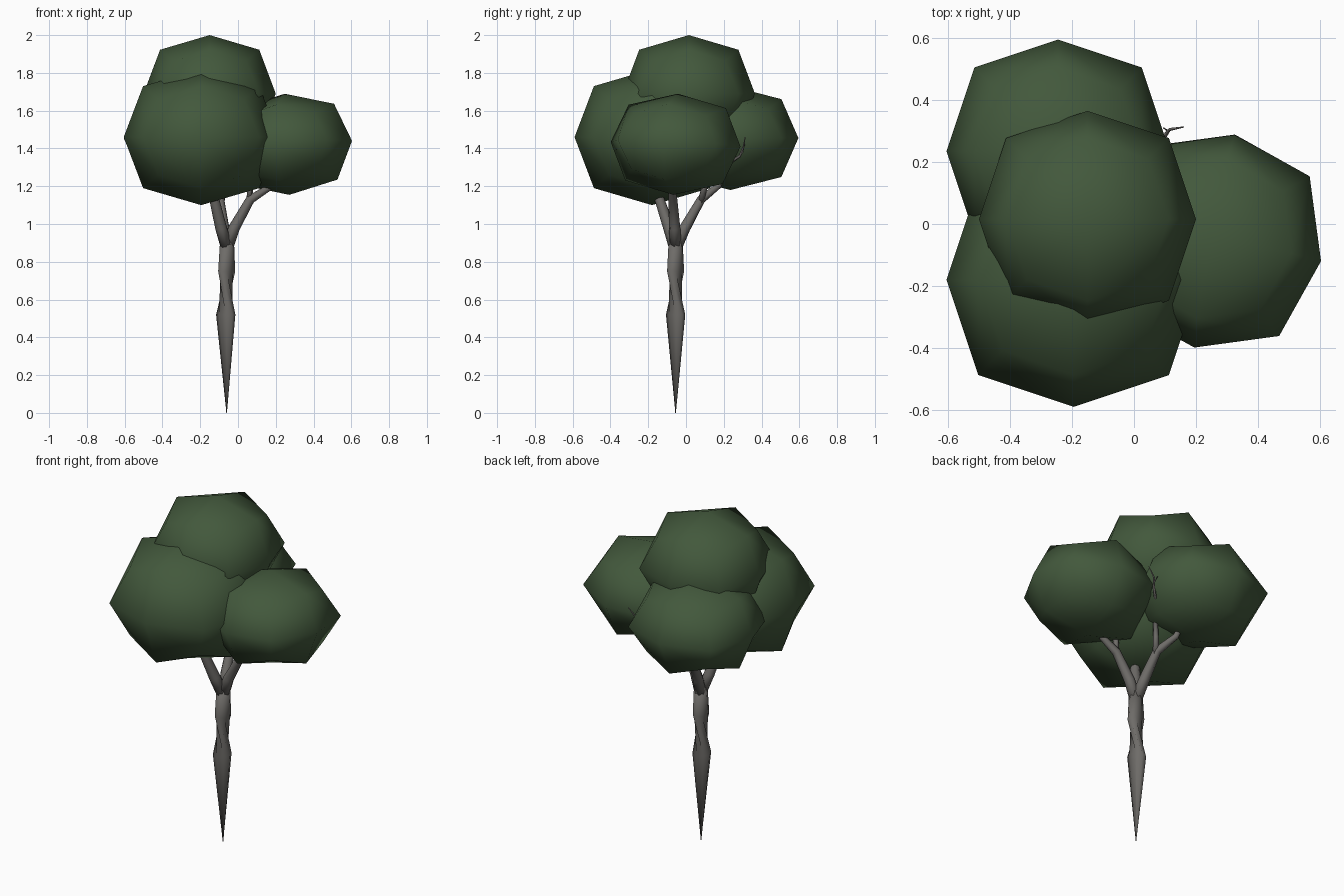
import bpy
import bmesh
from math import radians, cos, sin, pi
from mathutils import Vector

cube = bpy.data.objects.get("Cube")
if cube:
    bpy.data.objects.remove(cube, do_unlink=True)


def make_material(name, rgb):
    mat = bpy.data.materials.new(name)
    mat.use_nodes = True
    mat.diffuse_color = (*rgb, 1)
    shader = mat.node_tree.nodes["Principled BSDF"]
    shader.inputs["Base Color"].default_value = (*rgb, 1)
    shader.inputs["Roughness"].default_value = 0.9
    return mat


leaf_green = make_material("leaf green", (0.055, 0.098, 0.045))
bark_grey = make_material("bark grey", (0.155, 0.148, 0.138))


def add_object(name, bm, mat):
    mesh = bpy.data.meshes.new(name)
    bmesh.ops.recalc_face_normals(bm, faces=bm.faces)
    for face in bm.faces:
        face.smooth = True
    bm.to_mesh(mesh)
    bm.free()
    mesh.materials.append(mat)
    obj = bpy.data.objects.new(name, mesh)
    bpy.context.collection.objects.link(obj)
    return obj


def foliage(name, centre, half_size, turn=(0, 0, 0)):
    """Rounded box: a cube subdivided once."""
    bm = bmesh.new()
    bmesh.ops.create_cube(bm, size=2)
    obj = add_object(name, bm, leaf_green)
    obj.location = centre
    obj.scale = half_size
    obj.rotation_euler = [radians(a) for a in turn]
    sub = obj.modifiers.new("rounding", 'SUBSURF')
    sub.levels = sub.render_levels = 1
    sub.use_limit_surface = False


def limb(name, path, sides=8):
    """Tapered tube through (x, y, z, radius) points."""
    bm = bmesh.new()
    points = [Vector(p[:3]) for p in path]
    rings = []
    for i, centre in enumerate(points):
        along = points[min(i + 1, len(points) - 1)] - points[max(i - 1, 0)]
        spin = along.to_track_quat('Z', 'Y')
        angles = [2 * pi * k / sides for k in range(sides)]
        rings.append([bm.verts.new(centre + spin @ Vector((cos(a), sin(a), 0)) * path[i][3])
                      for a in angles])
    for low, high in zip(rings, rings[1:]):
        for k in range(sides):
            n = (k + 1) % sides
            bm.faces.new((low[k], low[n], high[n], high[k]))
    bm.faces.new(rings[0])
    bm.faces.new(rings[-1])
    return add_object(name, bm, bark_grey)


# Crown
foliage("top_foliage", (-0.15, 0.015, 1.69), (0.35, 0.35, 0.31))
foliage("front_foliage", (-0.195, -0.18, 1.46), (0.41, 0.41, 0.36))
foliage("back_foliage", (-0.245, 0.235, 1.455), (0.36, 0.36, 0.275))
foliage("left_foliage", (0.26, -0.055, 1.422), (0.35, 0.35, 0.268), (-2, -3, -10.7))

# Trunk, pointed at the foot
limb("trunk", [(-0.06, -0.055, 0, 0.002), (-0.065, -0.055, 0.52, 0.051),
               (-0.06, -0.055, 0.75, 0.045), (-0.058, -0.055, 0.91, 0.037)])

# Main branches
limb("left_branch", [(-0.055, -0.055, 0.88, 0.032), (-0.02, -0.06, 0.98, 0.03),
                     (0.065, -0.07, 1.13, 0.024), (0.16, -0.075, 1.19, 0.018),
                     (0.25, -0.07, 1.32, 0.008)])
limb("front_branch", [(-0.06, -0.06, 0.88, 0.032), (-0.09, -0.09, 0.98, 0.031),
                      (-0.125, -0.14, 1.13, 0.026), (-0.16, -0.17, 1.35, 0.012)])
limb("back_branch", [(-0.06, -0.05, 0.88, 0.032), (-0.075, -0.005, 0.98, 0.03),
                     (-0.095, 0.08, 1.13, 0.024), (-0.15, 0.17, 1.2, 0.018),
                     (-0.2, 0.22, 1.35, 0.008)])

# Side shoots
limb("left_shoot", [(0.06, -0.07, 1.11, 0.018), (0.065, -0.075, 1.2, 0.016),
                    (0.1, -0.07, 1.35, 0.008)], 6)
limb("back_shoot", [(-0.09, 0.075, 1.11, 0.018), (-0.07, 0.1, 1.2, 0.015),
                    (-0.05, 0.12, 1.29, 0.012), (0.05, 0.24, 1.33, 0.008),
                    (0.1, 0.285, 1.36, 0.007), (0.115, 0.305, 1.41, 0.005),
                    (0.16, 0.313, 1.46, 0.002)], 6)
limb("back_twig", [(0.085, 0.27, 1.35, 0.005), (0.11, 0.3, 1.38, 0.004),
                   (0.095, 0.31, 1.42, 0.002)], 6)
